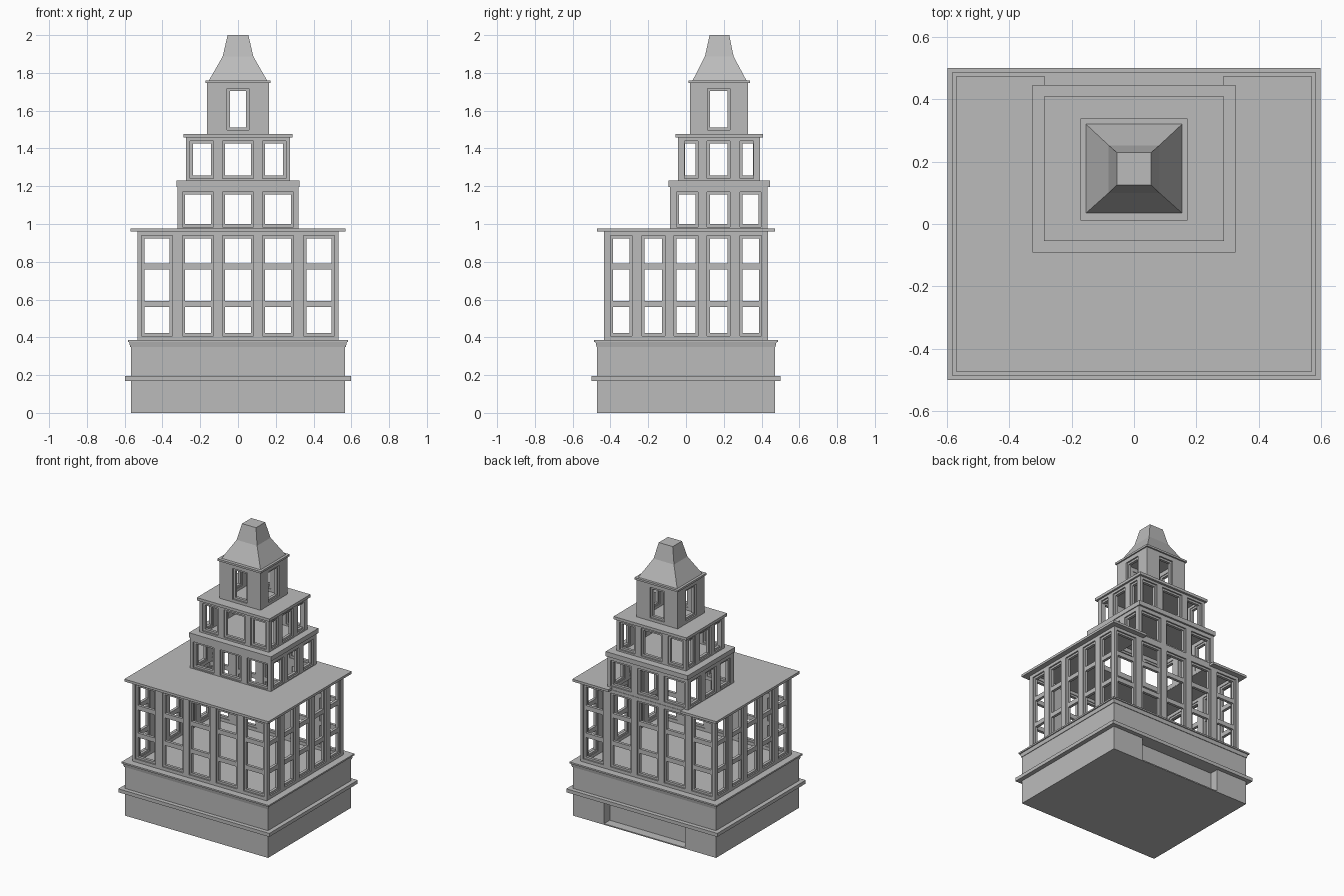
import bpy, bmesh

cube = bpy.data.objects.get("Cube")
if cube:
    bpy.data.objects.remove(cube, do_unlink=True)

stone = bpy.data.materials.new("stone_grey")
stone.use_nodes = True
GREY = (0.5, 0.5, 0.5, 1)
stone.diffuse_color = GREY
stone.node_tree.nodes["Principled BSDF"].inputs["Base Color"].default_value = GREY


def finish(name, bm):
    bmesh.ops.recalc_face_normals(bm, faces=bm.faces)
    mesh = bpy.data.meshes.new(name)
    bm.to_mesh(mesh)
    bm.free()
    mesh.materials.append(stone)
    bpy.context.collection.objects.link(bpy.data.objects.new(name, mesh))


def add_loft(bm, rings):
    """Stack of rectangles (z, x0, x1, y0, y1), capped at both ends."""
    loops = [[bm.verts.new((x, y, z)) for x, y in ((a, c), (b, c), (b, d), (a, d))]
             for z, a, b, c, d in rings]
    for low, high in zip(loops, loops[1:]):
        for i in range(4):
            j = (i + 1) % 4
            bm.faces.new((low[i], low[j], high[j], high[i]))
    bm.faces.new(loops[0][::-1])
    bm.faces.new(loops[-1])


def add_box(bm, x0, x1, y0, y1, z0, z1):
    add_loft(bm, [(z0, x0, x1, y0, y1), (z1, x0, x1, y0, y1)])


def slab(name, half_x, y0, y1, z0, z1):
    bm = bmesh.new()
    add_box(bm, -half_x, half_x, y0, y1, z0, z1)
    finish(name, bm)


def wall(name, along_x, outer, inward, lo, hi, z0, z1, panels, pz0, pz1, rails=()):
    """Pierced wall: piers, sill, header and a set-back frame in each panel."""
    bm = bmesh.new()
    thick, setback, rim, rail = 0.035, 0.01, 0.014, 0.016

    def part(a, b, za, zb, d0=0.0, d1=thick):
        p, q = sorted((outer + inward * d0, outer + inward * d1))
        if along_x:
            add_box(bm, a, b, p, q, za, zb)
        else:
            add_box(bm, p, q, a, b, za, zb)

    part(lo, hi, z0, pz0)
    part(lo, hi, pz1, z1)
    edges = [lo] + [e for p in panels for e in p] + [hi]
    for a, b in zip(edges[::2], edges[1::2]):
        part(a, b, pz0, pz1)
    depth = (setback, thick - 0.005)
    for a, b in panels:
        part(a, a + rim, pz0, pz1, *depth)
        part(b - rim, b, pz0, pz1, *depth)
        part(a + rim, b - rim, pz0, pz0 + rim, *depth)
        part(a + rim, b - rim, pz1 - rim, pz1, *depth)
        for r in rails:
            part(a + rim, b - rim, r - rail, r + rail, *depth)
    finish(name, bm)


def storey(name, half_x, y0, y1, z0, z1, x_panels, y_panels, pz0, pz1, rails=()):
    args = (z0, z1)
    tail = (pz0, pz1, rails)
    wall(name + "_front_wall", True, y0, 1, -half_x, half_x, *args, x_panels, *tail)
    wall(name + "_back_wall", True, y1, -1, -half_x, half_x, *args, x_panels, *tail)
    for side, s in (("left", 1), ("right", -1)):
        wall(f"{name}_{side}_wall", False, s * half_x, -s, y0 + 0.035, y1 - 0.035,
             *args, y_panels, *tail)


def mirrored(spans):
    return sorted([(-b, -a) for a, b in spans if a > 0] + spans)


# Base with a shallow recess low in the back
bm = bmesh.new()
add_box(bm, -0.567, 0.567, -0.47, 0.405, 0, 0.18)
add_box(bm, -0.567, -0.32, 0.405, 0.47, 0, 0.18)
add_box(bm, 0.32, 0.567, 0.405, 0.47, 0, 0.18)
add_box(bm, -0.32, 0.32, 0.405, 0.47, 0, 0.008)
finish("base_lower", bm)
slab("base_moulding", 0.598, -0.5, 0.5, 0.17, 0.195)
slab("base_upper", 0.567, -0.47, 0.47, 0.195, 0.375)

# Cornice with a flared underside
bm = bmesh.new()
add_loft(bm, [(z, -0.567 - e, 0.567 + e, -0.47 - e, 0.47 + e)
              for z, e in ((0.35, 0.004), (0.375, 0.009), (0.375, 0.016), (0.386, 0.016))])
finish("base_cornice", bm)

# Main storey with five bays on every side
bays_x = mirrored([(-0.083, 0.083), (0.13, 0.295), (0.348, 0.51)])
bays_y = mirrored([(-0.063, 0.063), (0.112, 0.234), (0.285, 0.41)])
storey("main_storey", 0.533, -0.435, 0.435, 0.386, 0.962,
       bays_x, [(a, min(b, 0.4)) if a > 0 else (max(a, -0.4), b) for a, b in bays_y],
       0.408, 0.938, (0.577, 0.774))

# Main roof, open around the tower shaft
bm = bmesh.new()
add_box(bm, -0.57, 0.57, -0.472, -0.05, 0.96, 0.977)
add_box(bm, -0.57, -0.285, -0.05, 0.472, 0.96, 0.977)
add_box(bm, 0.285, 0.57, -0.05, 0.472, 0.96, 0.977)
finish("main_roof", bm)

# First tower tier
storey("tower_lower", 0.319, -0.085, 0.432, 0.962, 1.2, bays_x[1:4],
       [(-0.05, 0.063), (0.112, 0.234), (0.285, 0.397)], 0.985, 1.17)
slab("tower_lower_cornice", 0.325, -0.092, 0.445, 1.197, 1.23)

# Second tower tier
storey("tower_middle", 0.275, -0.042, 0.392, 1.23, 1.457,
       mirrored([(-0.083, 0.083), (0.13, 0.253)]),
       [(-0.02, 0.063), (0.112, 0.234), (0.285, 0.37)], 1.242, 1.44)
slab("tower_middle_cornice", 0.288, -0.055, 0.408, 1.457, 1.477)

# Belfry and its cornice
storey("belfry", 0.163, 0.022, 0.327, 1.477, 1.747,
       [(-0.057, 0.057)], [(0.114, 0.234)], 1.497, 1.717)
slab("belfry_cornice", 0.172, 0.012, 0.338, 1.746, 1.76)

# Flared, flat-topped spire
bm = bmesh.new()
add_loft(bm, [(1.76, -0.154, 0.154, 0.035, 0.32),
              (1.887, -0.081, 0.081, 0.1, 0.252),
              (2.0, -0.055, 0.055, 0.125, 0.229)])
finish("spire", bm)
